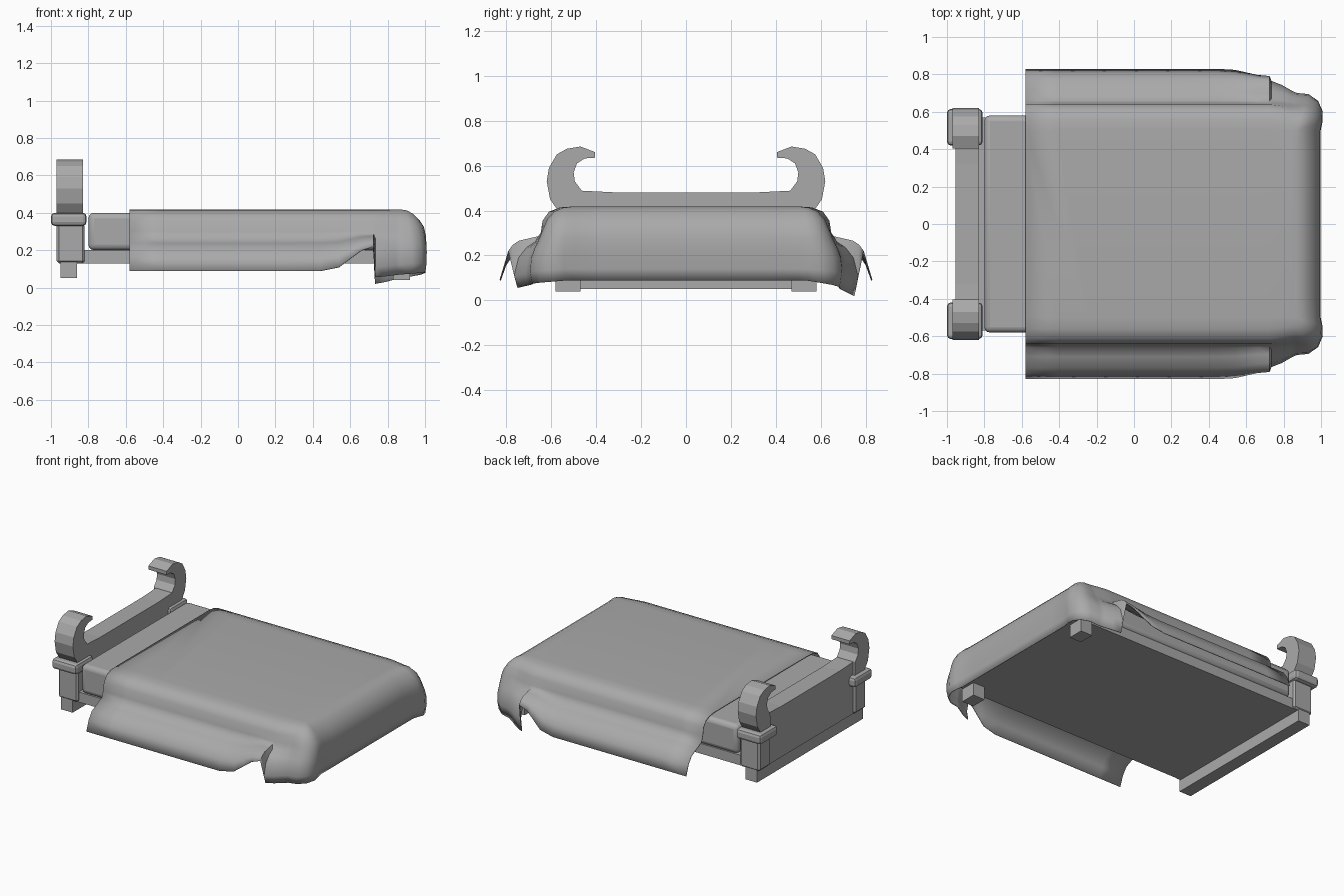
import bpy, bmesh, math

cube = bpy.data.objects.get("Cube")
if cube:
    bpy.data.objects.remove(cube)

GREY = (0.4, 0.4, 0.4, 1)
mat = bpy.data.materials.new("plain grey")
mat.use_nodes = True
mat.diffuse_color = GREY
mat.node_tree.nodes["Principled BSDF"].inputs["Base Color"].default_value = GREY


def add(name, bm, bevel=0, segments=1, smooth=None):
    bmesh.ops.recalc_face_normals(bm, faces=bm.faces)
    me = bpy.data.meshes.new(name)
    bm.to_mesh(me)
    bm.free()
    me.materials.append(mat)
    ob = bpy.data.objects.new(name, me)
    bpy.context.collection.objects.link(ob)
    if bevel:
        mod = ob.modifiers.new("bevel", "BEVEL")
        mod.width, mod.segments = bevel, segments
    if smooth:
        bpy.ops.object.select_all(action="DESELECT")
        ob.select_set(True)
        bpy.context.view_layer.objects.active = ob
        bpy.ops.object.shade_smooth_by_angle(angle=math.radians(smooth))
    return ob


def box(name, xs, ys, zs, **kw):
    bm = bmesh.new()
    bmesh.ops.create_cube(bm, size=1)
    for v in bm.verts:
        for i, (a, b) in enumerate((xs, ys, zs)):
            v.co[i] = (a + b) / 2 + v.co[i] * (b - a)
    return add(name, bm, **kw)


def prism(name, outline, xs, **kw):
    """Extrude a (y, z) outline along x."""
    bm = bmesh.new()
    face = bm.faces.new([bm.verts.new((xs[0], y, z)) for y, z in outline])
    out = bmesh.ops.extrude_face_region(bm, geom=[face])["geom"]
    bmesh.ops.translate(bm, vec=(xs[1] - xs[0], 0, 0),
                        verts=[g for g in out if isinstance(g, bmesh.types.BMVert)])
    return add(name, bm, **kw)


# Base, mattress and headboard
box("bed_base", (-0.84, 0.94), (-0.57, 0.57), (0.13, 0.2))
box("mattress", (-0.8, 0.94), (-0.58, 0.58), (0.2, 0.4), bevel=0.03, segments=3, smooth=40)
box("headboard_foot", (-0.95, -0.86), (-0.58, 0.58), (0.05, 0.15))
top_half = [(0.5, 0.49), (0.46, 0.488), (0.32, 0.481)]
top = top_half + [(-y, z) for y, z in reversed(top_half)]
prism("headboard", [(-0.56, 0.13), (0.56, 0.13), (0.56, 0.42)] + top + [(-0.56, 0.42)],
      (-0.955, -0.83))

# Posts with curled finials, collars and foot legs
hook = [(0.46, 0.4), (0.57, 0.4), (0.605, 0.45), (0.62, 0.53), (0.61, 0.59), (0.575, 0.65),
        (0.53, 0.675), (0.47, 0.685), (0.405, 0.66), (0.405, 0.635), (0.45, 0.632),
        (0.485, 0.61), (0.5, 0.57), (0.495, 0.53), (0.465, 0.49)]
for side, s in (("left", 1), ("right", -1)):
    def span(a, b):
        return tuple(sorted((s * a, s * b)))
    prism(f"finial_{side}", [(s * y, z) for y, z in hook], (-0.97, -0.83))
    box(f"collar_{side}", (-1.0, -0.81), span(0.42, 0.615), (0.33, 0.4), bevel=0.02, segments=2)
    box(f"post_{side}", (-0.97, -0.82), span(0.46, 0.585), (0.13, 0.34), bevel=0.012)
    box(f"foot_leg_{side}", (0.83, 0.92), span(0.47, 0.58), (0.04, 0.14))

# Blanket profiles: outward offset from the flat middle, and height
SIDE = [(0, .418), (.06, .414), (.11, .395), (.138, .355), (.147, .3), (.16, .262),
        (.21, .238), (.27, .21), (.305, .16), (.33, .09)]
FLAP = [(0, .418), (.06, .414), (.11, .395), (.138, .355), (.147, .3), (.17, .262),
        (.21, .235), (.245, .19), (.265, .11), (.25, .02)]
FOOT = [(0, .418), (.03, .412), (.06, .395), (.09, .365), (.115, .325), (.125, .28),
        (.128, .23), (.126, .19), (.122, .14), (.116, .088)]
CORE_X, CORE_Y = 0.87, 0.5


def mix(a, b, t):
    return [(p + (q - p) * t, z + (w - z) * t) for (p, z), (q, w) in zip(a, b)]


def lifted(edge):
    """Side profile cut short at a raised hem."""
    k = (edge - 0.09) / (0.3 - 0.09)
    return [(d if d < .15 else d - (d - .15) * k * .35, z if z > .3 else .3 - (.3 - z) * (1 - k))
            for d, z in SIDE]


def half_stations(s):
    """Stations (x, y, direction, profile) from the head to the middle of the foot."""
    low = [(d, z + (0.035 if s < 0 and i == 9 else 0)) for i, (d, z) in enumerate(FLAP)]
    st = [(-0.58 + 0.17 * i, 0, SIDE) for i in range(7)]
    st += [(x, 0, lifted(e)) for x, e in ((.54, .11), (.6, .155), (.66, .2), (.725, .22))]
    st += [(.735, 0, low), (.79, 0, mix(low, FOOT, .15)), (.84, 0, mix(low, FOOT, .35))]
    res = [(x, s * CORE_Y, (0, s), p) for x, _, p in st]
    for i in range(6):
        a = math.radians(i * 18)
        prof = mix(low, FOOT, .45 + .55 * min(1, i / 4))
        k = 1 + 0.22 * math.sin(2 * a)
        res.append((CORE_X, s * CORE_Y, (math.sin(a), s * math.cos(a)),
                    [(d * k, z) for d, z in prof]))
    res += [(CORE_X, s * y, (1, 0), FOOT) for y in (.38, .2)]
    return res


bm = bmesh.new()
stations = half_stations(-1) + half_stations(1)[::-1]
cols = []
for x, y, (dx, dy), prof in stations:
    cols.append([bm.verts.new((x + dx * d, y + dy * d, z)) for d, z in prof])
for a, b in zip(cols, cols[1:]):
    for i in range(len(SIDE) - 1):
        bm.faces.new((a[i], b[i], b[i + 1], a[i + 1]))
bmesh.ops.remove_doubles(bm, verts=[c[0] for c in cols], dist=0.0005)
# Flat middle, closed across the head end
rim = [e for e in bm.edges if e.is_boundary and all(
    abs(v.co.z - .418) < 1e-4 for v in e.verts)]
ends = [v for v in bm.verts if abs(v.co.x + .58) < 1e-4 and abs(v.co.z - .418) < 1e-4]
rim.append(bm.edges.new(ends))
bmesh.ops.contextual_create(bm, geom=rim)
blanket = add("blanket", bm, smooth=50)
solid = blanket.modifiers.new("thickness", "SOLIDIFY")
solid.thickness = 0.006
solid.offset = -1
